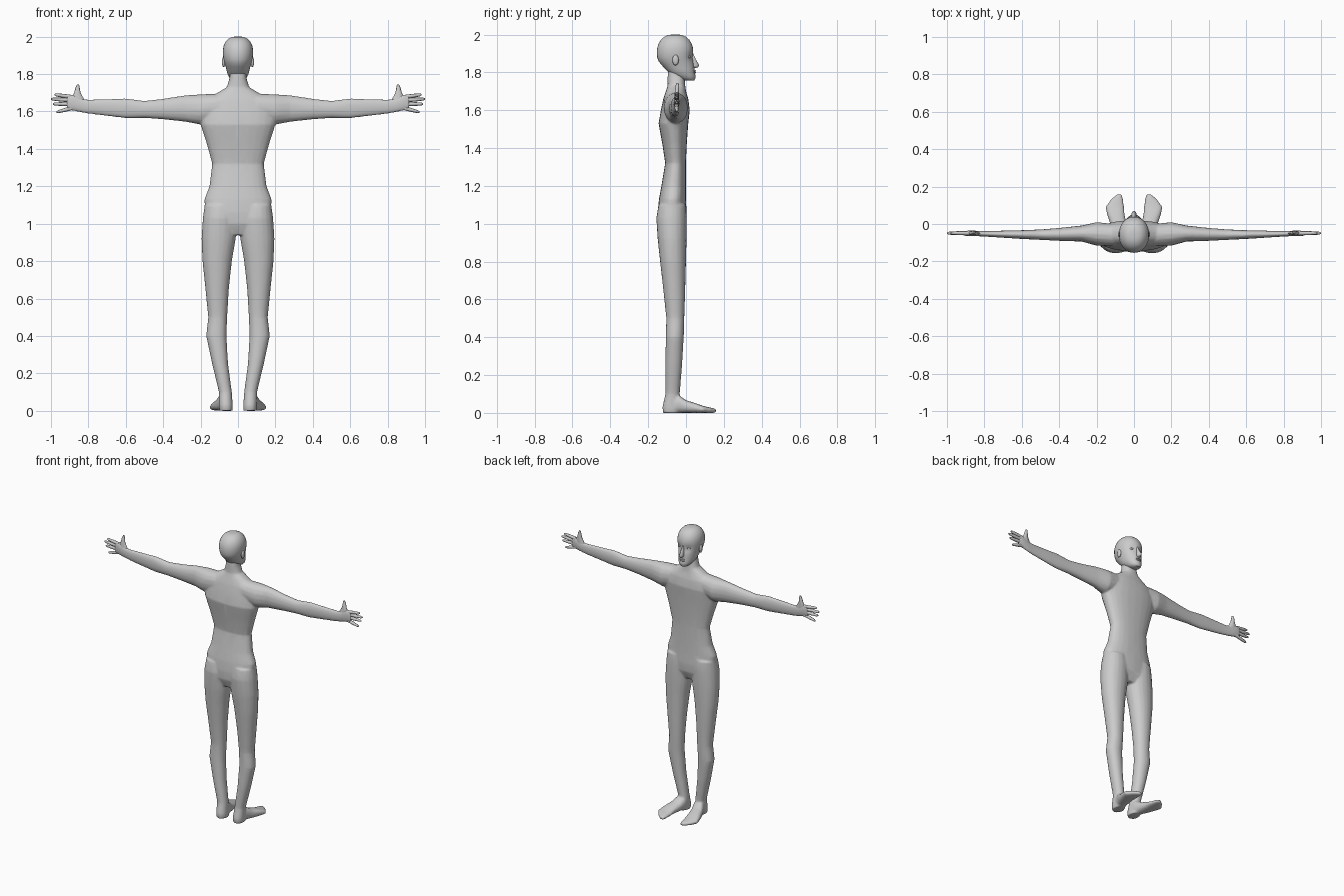
import bpy, bmesh, math
from mathutils import Vector


def loft(bm, axis, rings, n=16, p=2.0, side=1):
    """Closed skin through rings (t, a0, a1, b0, b1); a and b are the two axes other than `axis`."""
    loops = []
    for t, a0, a1, b0, b1 in rings:
        loop = []
        for i in range(n):
            w = 2 * math.pi * i / n
            c, s = math.cos(w), math.sin(w)
            a = (a0 + a1) / 2 + (a1 - a0) / 2 * math.copysign(abs(c) ** (2 / p), c)
            b = (b0 + b1) / 2 + (b1 - b0) / 2 * math.copysign(abs(s) ** (2 / p), s)
            co = {'x': (t, a, b), 'y': (a, t, b), 'z': (a, b, t)}[axis]
            loop.append(bm.verts.new((co[0] * side, co[1], co[2])))
        loops.append(loop)
    faces = [bm.faces.new(loops[0]), bm.faces.new(loops[-1])]
    for l0, l1 in zip(loops, loops[1:]):
        for i in range(n):
            j = (i + 1) % n
            faces.append(bm.faces.new((l0[i], l0[j], l1[j], l1[i])))
    bmesh.ops.recalc_face_normals(bm, faces=faces)


def finish(name, bm, angle=60):
    me = bpy.data.meshes.new(name)
    bm.to_mesh(me)
    bm.free()
    ob = bpy.data.objects.new(name, me)
    bpy.context.collection.objects.link(ob)
    bpy.ops.object.select_all(action='DESELECT')
    ob.select_set(True)
    bpy.context.view_layer.objects.active = ob
    bpy.ops.object.shade_smooth_by_angle(angle=math.radians(angle))
    return ob


def ellipsoid(bm, centre, size):
    verts = bmesh.ops.create_uvsphere(bm, u_segments=12, v_segments=8, radius=1)['verts']
    for v in verts:
        v.co = Vector(v.co[i] * size[i] + centre[i] for i in range(3))
    for f in {f for v in verts for f in v.link_faces}:
        f.smooth = True


# Section tables
TORSO = [(.94, .10, -.125, -.025), (1.0, .165, -.148, 0), (1.06, .176, -.15, .003),
         (1.13, .18, -.143, 0), (1.2, .153, -.13, 0), (1.32, .138, -.11, -.001),
         (1.42, .165, -.125, .004), (1.53, .2, -.145, .012), (1.6, .2, -.133, .02),
         (1.66, .17, -.12, .012), (1.70, .11, -.107, 0), (1.73, .06, -.097, -.004),
         (1.78, .045, -.097, -.008), (1.83, .043, -.095, -.01)]
LEG = [(1.1, .02, .178, -.145, 0), (1.03, .006, .188, -.157, .004), (.92, .012, .195, -.15, .003),
       (.8, .033, .19, -.137, 0), (.65, .049, .174, -.12, -.004), (.5, .058, .159, -.104, -.009),
       (.4, .062, .17, -.107, -.012), (.25, .053, .138, -.109, -.021),
       (.1, .033, .102, -.109, -.033), (.03, .028, .102, -.125, -.03), (0, .028, .1, -.122, -.03)]
FOOT = [(-.1, .03, .09, 0, .06), (-.04, .03, .11, 0, .095), (0, .04, .127, 0, .067),
        (.05, .05, .144, 0, .052), (.09, .053, .153, 0, .037), (.13, .058, .125, 0, .028),
        (.158, .065, .092, 0, .022)]
ARM = [(.1, -.12, 0, 1.56, 1.695), (.2, -.116, .01, 1.53, 1.692), (.28, -.094, -.008, 1.545, 1.687),
       (.4, -.09, -.021, 1.558, 1.668), (.5, -.085, -.029, 1.565, 1.657), (.6, -.08, -.033, 1.564, 1.67),
       (.8, -.067, -.038, 1.588, 1.664), (.84, -.065, -.036, 1.595, 1.67),
       (.88, -.065, -.035, 1.603, 1.692), (.915, -.062, -.038, 1.61, 1.692)]

# Body: torso, neck, legs, feet and arms fused into one skin
bm = bmesh.new()
loft(bm, 'z', [(z, -w, w, y0, y1) for z, w, y0, y1 in TORSO], 24, 2.3)
for s in (1, -1):
    loft(bm, 'z', LEG, 20, 2.1, s)
    loft(bm, 'y', FOOT, 16, 2.4, s)
    loft(bm, 'x', ARM, 16, 2.1, s)
body = finish("body", bm)
m = body.modifiers.new("fuse", 'REMESH')
m.mode, m.voxel_size, m.use_smooth_shade = 'VOXEL', .006, True
m = body.modifiers.new("blend", 'SMOOTH')
m.factor, m.iterations = .5, 6
m = body.modifiers.new("reduce", 'DECIMATE')
m.ratio = .12

# Fingers and thumbs: (x0, z0, x1, z1)
FINGERS = [(.89, 1.678, .98, 1.69), (.89, 1.66, 1.0, 1.667),
           (.89, 1.64, .99, 1.64), (.88, 1.62, .97, 1.597)]
bm = bmesh.new()
for s in (1, -1):
    for x0, z0, x1, z1 in FINGERS:
        rings = []
        for t, r in ((0, .011), (.5, .0105), (.9, .008), (1, .004)):
            z = z0 + (z1 - z0) * t
            rings.append((x0 + (x1 - x0) * t, -.049 - r, -.049 + r, z - r, z + r))
        loft(bm, 'x', rings, 8, 2, s)
    loft(bm, 'z', [(1.64, .81, .9, -.062, -.038), (1.668, .824, .895, -.061, -.037),
                   (1.70, .842, .876, -.059, -.037), (1.73, .847, .868, -.055, -.036),
                   (1.745, .85, .86, -.05, -.04)], 8, 2, s)
finish("fingers", bm)

# Head with pressed-in eye sockets and mouth line
HEAD = [(1.757, .026, -.01, .043), (1.77, .04, -.045, .05), (1.785, .049, -.075, .05),
        (1.80, .056, -.093, .046), (1.82, .061, -.112, .045), (1.84, .066, -.13, .042),
        (1.86, .072, -.146, .038), (1.88, .077, -.152, .036), (1.90, .08, -.154, .038),
        (1.925, .081, -.153, .038), (1.95, .077, -.146, .031), (1.972, .067, -.133, .018),
        (1.988, .052, -.115, 0), (1.997, .036, -.095, -.02), (2.0, .018, -.075, -.04)]
bm = bmesh.new()
loft(bm, 'z', [(z, -w, w, y0, y1) for z, w, y0, y1 in HEAD], 32, 2.1)
for v in bm.verts:
    if v.co.y > 0:
        d = ((abs(v.co.x) - .032) / .017) ** 2 + ((v.co.z - 1.883) / .016) ** 2
        v.co.y -= .012 * math.exp(-d)
finish("head", bm)

# Nose, lips, eyes and ears
bm = bmesh.new()
loft(bm, 'z', [(1.90, -.006, .006, .015, .039), (1.87, -.009, .009, .015, .052),
               (1.838, -.015, .015, .015, .071), (1.828, -.014, .014, .015, .066),
               (1.822, -.008, .008, .015, .05)], 10)
finish("nose", bm)
bm = bmesh.new()
for z in (1.799, 1.808):
    ellipsoid(bm, (0, .043, z), (.02, .01, .0048))
finish("lips", bm)
bm = bmesh.new()
for s in (1, -1):
    ellipsoid(bm, (s * .032, .013, 1.883), (.013, .012, .008))
finish("eyes", bm)
bm = bmesh.new()
for s in (1, -1):
    ellipsoid(bm, (s * .077, -.055, 1.865), (.009, .017, .028))
finish("ears", bm)
